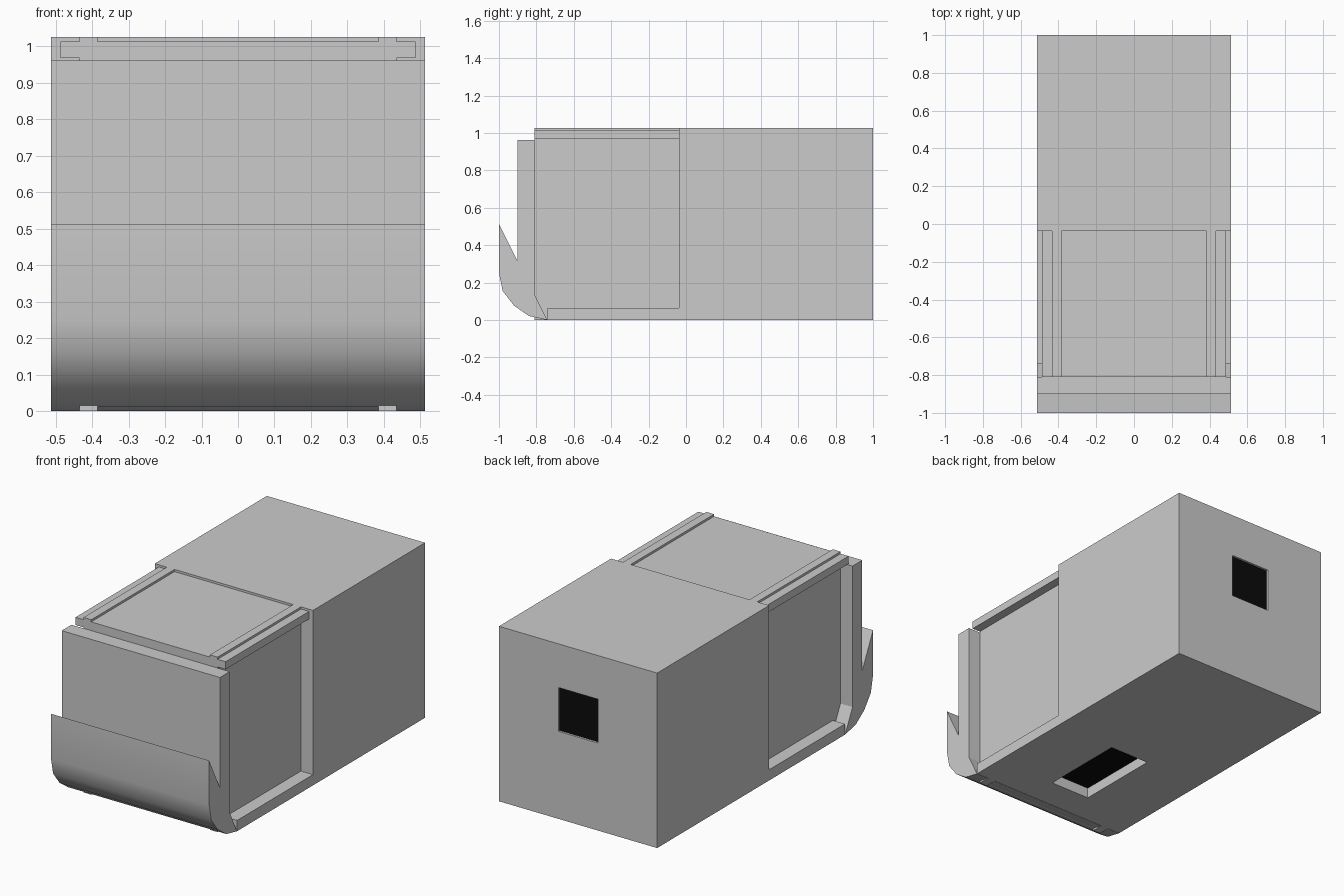
import bpy, bmesh, math

if "Cube" in bpy.data.objects:
    bpy.data.objects.remove(bpy.data.objects["Cube"])

W = 0.513      # half width
H = 1.026      # height
Y0, Y1 = -0.81, -0.038   # extent of the recessed front bay


def box(name, x, y, z):
    """Box from (min, max) ranges."""
    me = bpy.data.meshes.new(name)
    bm = bmesh.new()
    bmesh.ops.create_cube(bm, size=1)
    for v in bm.verts:
        v.co = [r[0] if c < 0 else r[1] for c, r in zip(v.co, (x, y, z))]
    bm.to_mesh(me)
    bm.free()
    ob = bpy.data.objects.new(name, me)
    bpy.context.collection.objects.link(ob)
    return ob


def cut(target, x, y, z):
    """Cut a box-shaped opening."""
    c = box(target.name + "_cutter", x, y, z)
    c.hide_render = True
    c.hide_set(True)
    m = target.modifiers.new("opening", 'BOOLEAN')
    m.operation, m.solver, m.object = 'DIFFERENCE', 'EXACT', c
    c.display_type = 'WIRE'


black = bpy.data.materials.new("black")
black.diffuse_color = (0.003, 0.003, 0.003, 1)
black.use_nodes = True
black.node_tree.nodes["Principled BSDF"].inputs["Base Color"].default_value = black.diffuse_color

# Rear housing with a shallow square port in the back
rear = box("rear_housing", (-W, W), (Y1, 1.0), (0, H))
cut(rear, (-0.128, 0.128), (0.987, 1.1), (0.513, 0.77))
port = box("rear_port", (-0.128, 0.128), (0.98, 0.9875), (0.513, 0.77))
port.data.materials.append(black)

# Recessed front bay with its lower sill
box("bay_core", (-0.435, 0.435), (Y0, Y1), (0.063, 1.013))
box("bay_sill", (-0.435, 0.435), (Y0, -0.74), (0.013, 0.063))

# Base ledge with an opening underneath
base = box("base_ledge", (-W, W), (-0.74, Y1), (0, 0.063))
cut(base, (-0.128, 0.128), (-0.551, Y1 - 0.002), (-0.1, 0.1))
hatch = box("base_port", (-0.128, 0.128), (-0.551, Y1), (0.061, 0.07))
hatch.data.materials.append(black)

# Roof rails, overhanging side strips and lower runners, on both sides
for s, side in ((-1, "left"), (1, "right")):
    def span(a, b):
        return tuple(sorted((s * a, s * b)))
    box("roof_rail_" + side, span(0.385, 0.435), (Y0, Y1), (0.97, H))
    box("roof_strip_" + side, span(0.43, 0.487), (Y0, Y1), (0.968, 1.013))
    box("lower_runner_" + side, span(0.385, 0.435), (Y0, -0.74), (0, 0.063))

# Front plate
box("front_plate", (-W, W), (-0.90, Y0), (0.09, 0.962))

# Curved front scoop: side profile extruded across the width
profile = [(-1.0, 0.513), (-1.0, 0.25), (-0.98, 0.155), (-0.92, 0.077),
           (-0.84, 0.021), (-0.742, 0.0)]
bm = bmesh.new()
face = bm.faces.new([bm.verts.new((-W, y, z)) for y, z in profile])
ext = bmesh.ops.extrude_face_region(bm, geom=[face])
bmesh.ops.translate(bm, vec=(2 * W, 0, 0),
                    verts=[g for g in ext["geom"] if isinstance(g, bmesh.types.BMVert)])
bmesh.ops.recalc_face_normals(bm, faces=bm.faces)
me = bpy.data.meshes.new("front_scoop")
bm.to_mesh(me)
bm.free()
scoop = bpy.data.objects.new("front_scoop", me)
bpy.context.collection.objects.link(scoop)
bpy.context.view_layer.objects.active = scoop
scoop.select_set(True)
bpy.ops.object.shade_smooth_by_angle(angle=math.radians(45))
